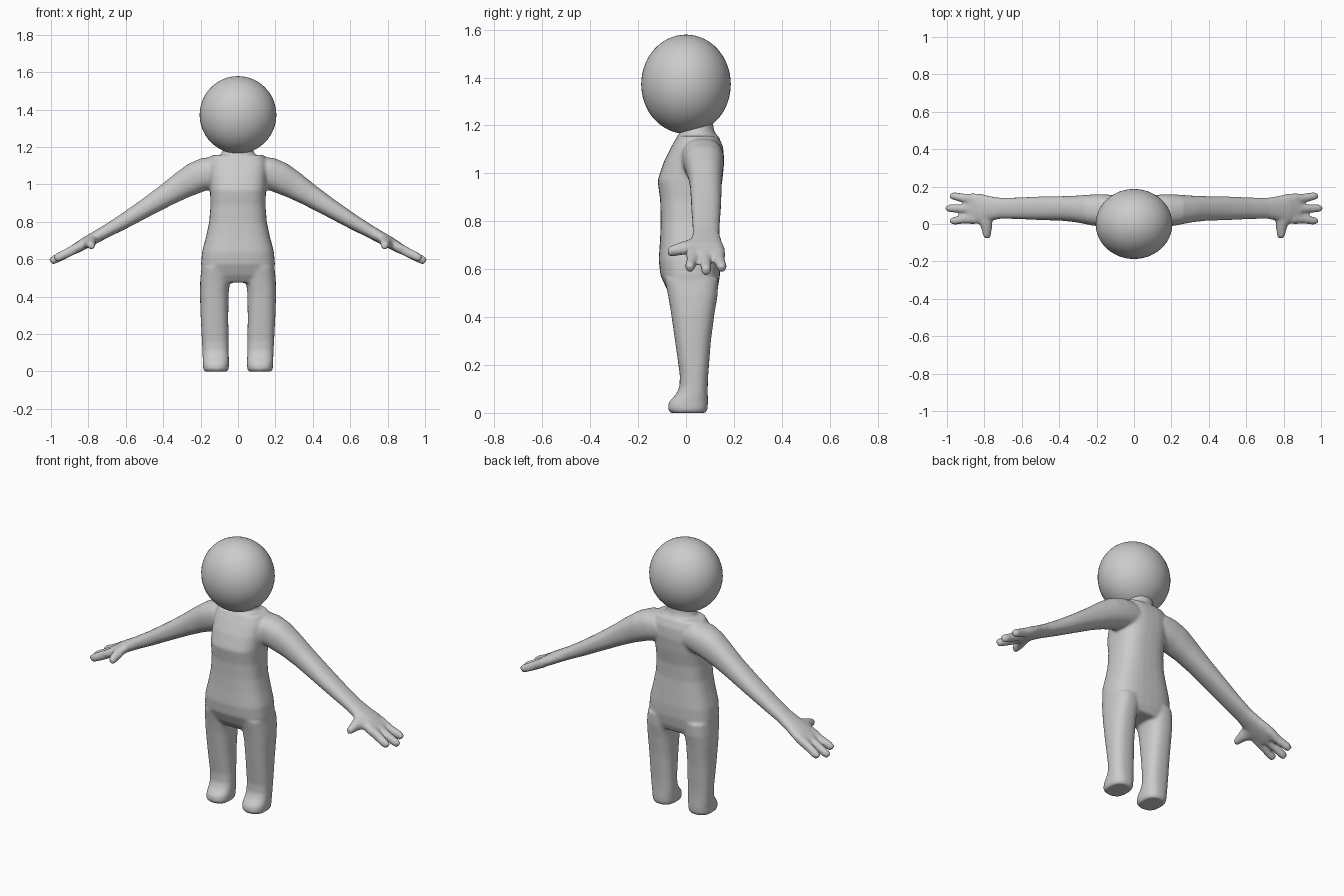
import bpy, bmesh
from math import sin, cos, tau, radians
from mathutils import Vector

X, Y = Vector((1, 0, 0)), Vector((0, 1, 0))


def tube(bm, sections, u, v, power=2.0, n=32):
    """Loft superellipse rings; each section is (centre x, y, z, radius u, radius v)."""
    rings = []
    for cx, cy, cz, ru, rv in sections:
        ring = []
        for i in range(n):
            c, s = cos(tau * i / n), sin(tau * i / n)
            a = abs(c) ** (2 / power) * (1 if c >= 0 else -1)
            b = abs(s) ** (2 / power) * (1 if s >= 0 else -1)
            ring.append(bm.verts.new(Vector((cx, cy, cz)) + u * ru * a + v * rv * b))
        rings.append(ring)
    for r0, r1 in zip(rings, rings[1:]):
        for i in range(n):
            j = (i + 1) % n
            bm.faces.new((r0[i], r0[j], r1[j], r1[i]))
    bm.faces.new(rings[0])
    bm.faces.new(rings[-1])


def upright(rows):
    """Rows (z, centre x, half width, front y, back y) to tube sections."""
    return [(x, (f + b) / 2, z, w, (b - f) / 2) for z, x, w, f, b in rows]


bm = bmesh.new()

# torso
tube(bm, upright([
    (0.475, 0, 0.17, -0.05, 0.115), (0.515, 0, 0.19, -0.08, 0.132),
    (0.575, 0, 0.198, -0.107, 0.142), (0.64, 0, 0.192, -0.114, 0.143),
    (0.73, 0, 0.169, -0.108, 0.138), (0.80, 0, 0.154, -0.106, 0.134),
    (0.89, 0, 0.147, -0.108, 0.138), (0.97, 0, 0.15, -0.119, 0.152),
    (1.05, 0, 0.155, -0.092, 0.16), (1.11, 0, 0.155, -0.062, 0.155),
    (1.157, 0, 0.14, -0.035, 0.135)]), X, Y, 2.7)

# neck
tube(bm, upright([(1.10, 0, 0.12, -0.03, 0.14), (1.16, 0, 0.092, -0.03, 0.125),
                  (1.19, 0, 0.078, -0.025, 0.115), (1.25, 0, 0.075, -0.02, 0.11)]), X, Y)

for s in (1, -1):
    # leg and foot
    tube(bm, upright([(z, s * x, w, f, b) for z, x, w, f, b in (
        (0, 0.118, 0.062, -0.065, 0.083), (0.015, 0.118, 0.069, -0.076, 0.09),
        (0.045, 0.118, 0.07, -0.072, 0.092), (0.08, 0.119, 0.07, -0.04, 0.091),
        (0.11, 0.12, 0.07, -0.027, 0.091), (0.16, 0.122, 0.071, -0.026, 0.093),
        (0.30, 0.126, 0.074, -0.046, 0.104), (0.42, 0.127, 0.077, -0.063, 0.12),
        (0.49, 0.122, 0.08, -0.075, 0.132), (0.56, 0.115, 0.08, -0.09, 0.135))]), X, Y, 2.5)

    # arm and palm, rings tilted to the slope of the arm
    a = radians(31)
    along, up = Vector((s * cos(a), 0, -sin(a))), Vector((s * sin(a), 0, cos(a)))
    tube(bm, [(s * x, y, z, ry, rn) for x, y, z, ry, rn in (
        (0.09, 0.068, 1.075, 0.085, 0.085), (0.15, 0.07, 1.062, 0.088, 0.091),
        (0.22, 0.075, 1.038, 0.083, 0.085), (0.30, 0.08, 0.995, 0.072, 0.073),
        (0.38, 0.083, 0.945, 0.066, 0.061), (0.50, 0.084, 0.87, 0.063, 0.049),
        (0.62, 0.084, 0.797, 0.058, 0.04), (0.71, 0.084, 0.746, 0.056, 0.034),
        (0.77, 0.083, 0.713, 0.066, 0.032), (0.82, 0.082, 0.685, 0.08, 0.031),
        (0.87, 0.082, 0.655, 0.083, 0.026), (0.885, 0.082, 0.647, 0.08, 0.023))], Y, up, 2.3)

    # three fingers
    for y0, y1, tip in ((0.027, 0.017, 0.98), (0.082, 0.084, 1.002), (0.137, 0.149, 0.98)):
        zt = 0.588 + (1.0 - tip) * 0.6
        tube(bm, [(s * 0.84, y0, 0.673, 0.026, 0.026), (s * 0.90, y0, 0.64, 0.024, 0.025),
                  (s * (tip - 0.02), y1, zt + 0.011, 0.021, 0.023),
                  (s * tip, y1, zt, 0.015, 0.018)], Y, up, 2.3)

    # thumb
    tube(bm, [(s * 0.795, 0.06, 0.698, 0.05, 0.027), (s * 0.795, 0.01, 0.692, 0.042, 0.027),
              (s * 0.788, -0.02, 0.686, 0.03, 0.027), (s * 0.786, -0.06, 0.676, 0.021, 0.024),
              (s * 0.785, -0.077, 0.672, 0.015, 0.018)], along, up)

bmesh.ops.recalc_face_normals(bm, faces=bm.faces)
mesh = bpy.data.meshes.new("body")
bm.to_mesh(mesh)
bm.free()
body = bpy.data.objects.new("body", mesh)
bpy.context.collection.objects.link(body)

# fuse the overlapping parts into one soft skin
remesh = body.modifiers.new("fuse", 'REMESH')
remesh.mode = 'VOXEL'
remesh.voxel_size = 0.008
remesh.use_smooth_shade = True
soft = body.modifiers.new("soften", 'SMOOTH')
soft.factor = 0.5
soft.iterations = 8

# head
bpy.ops.mesh.primitive_uv_sphere_add(segments=48, ring_count=32, radius=1, location=(0, 0, 1.372))
head = bpy.context.object
head.name = "head"
head.scale = (0.205, 0.187, 0.207)
bpy.ops.object.shade_smooth()
